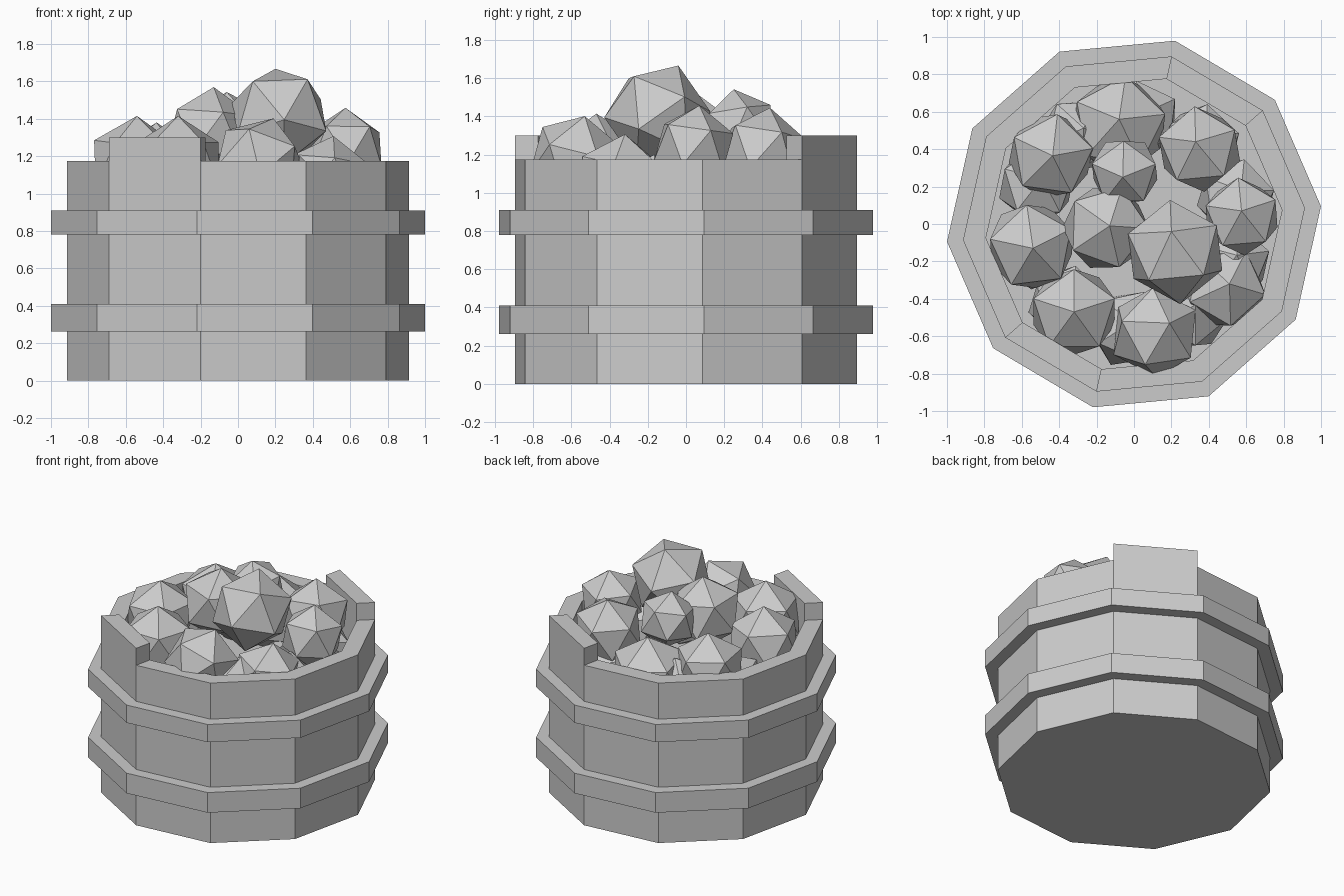
import bpy, bmesh, math, random
from mathutils import Vector, Matrix

if "Cube" in bpy.data.objects:
    bpy.data.objects.remove(bpy.data.objects["Cube"])

N, PHASE = 10, math.radians(5.4)
R_BODY, R_IN, R_BAND = 0.918, 0.795, 1.004
RIM, STAVE_EXTRA, FLOOR = 1.175, 0.125, 0.85


def finish(bm, name):
    bmesh.ops.recalc_face_normals(bm, faces=bm.faces)
    me = bpy.data.meshes.new(name)
    bm.to_mesh(me)
    bm.free()
    ob = bpy.data.objects.new(name, me)
    bpy.context.collection.objects.link(ob)
    return ob


def ring(bm, r, z):
    return [bm.verts.new((r * math.cos(PHASE + i * math.tau / N),
                          r * math.sin(PHASE + i * math.tau / N), z)) for i in range(N)]


def bridge(bm, a, b):
    return [bm.faces.new((a[i], a[(i + 1) % N], b[(i + 1) % N], b[i])) for i in range(N)]


# Barrel body: outer wall, rim, inner wall and inner floor
bm = bmesh.new()
bottom, top = ring(bm, R_BODY, 0), ring(bm, R_BODY, RIM)
inner, floor = ring(bm, R_IN, RIM), ring(bm, R_IN, FLOOR)
bridge(bm, bottom, top)
rim = bridge(bm, top, inner)
bridge(bm, inner, floor)
bm.faces.new(bottom)
bm.faces.new(floor)
# Two opposite staves stand taller
res = bmesh.ops.extrude_discrete_faces(bm, faces=[rim[1], rim[6]])
tops = {v for f in res["faces"] for v in f.verts}
bmesh.ops.translate(bm, verts=list(tops), vec=(0, 0, STAVE_EXTRA))
finish(bm, "barrel_body")

# Hoops
for name, z0, z1 in (("lower_band", 0.262, 0.41), ("upper_band", 0.78, 0.91)):
    bm = bmesh.new()
    loops = [ring(bm, r, z) for r, z in
             ((R_BODY - 0.02, z0), (R_BAND, z0), (R_BAND, z1), (R_BODY - 0.02, z1))]
    for k in range(4):
        bridge(bm, loops[k], loops[(k + 1) % 4])
    finish(bm, name)


def rock(name, x, y, z, r, ax=0.0, ay=0.0, az=95):
    """20-sided rock; (ax, ay) shifts its upper vertex, az turns the vertices around it."""
    bm = bmesh.new()
    bmesh.ops.create_icosphere(bm, subdivisions=1, radius=1)
    v = next(v.co for v in bm.verts if 0.3 < v.co.z < 0.6)
    spin = Matrix.Rotation(math.radians(az) - math.atan2(v.y, v.x), 4, 'Z')
    apex = Vector((ax, ay, math.sqrt(r * r - ax * ax - ay * ay)))
    tilt = Vector((0, 0, 1)).rotation_difference(apex).to_matrix().to_4x4()
    bm.transform(Matrix.Translation((x, y, z)) @ tilt @ spin @ Matrix.Scale(r, 4))
    finish(bm, name)


# Visible heap of rocks
heap = [
    (0.22, -0.15, 1.41, 0.28, -0.02, 0.11, 95),
    (-0.55, -0.12, 1.16, 0.255, 0.01, -0.01, 97),
    (-0.445, 0.365, 1.13, 0.25, 0.01, 0.0, 82),
    (-0.15, -0.02, 1.32, 0.25, 0.02, 0.01, 70),
    (-0.08, 0.53, 1.05, 0.28, 0.0, 0.03, 82),
    (0.35, 0.40, 1.21, 0.24, -0.02, 0.04, 95),
    (0.575, 0.04, 1.24, 0.22, 0.0, 0.03, 95),
    (-0.32, -0.47, 1.16, 0.255, 0.0, 0.0, 90),
    (0.11, -0.58, 1.17, 0.25, 0.08, 0.05, 100),
    (0.48, -0.34, 1.07, 0.24, 0.03, 0.02, 60),
    (-0.05, 0.28, 1.345, 0.20, -0.01, -0.03, 90),
]
for i, p in enumerate(heap):
    rock(f"rock_{i + 1}", *p)

# Lower layer filling the gaps
random.seed(4)
for i in range(10):
    a = i * math.tau / 10 + 0.25
    rock(f"lower_rock_{i + 1}", 0.56 * math.cos(a), 0.56 * math.sin(a),
         random.uniform(0.93, 1.0), 0.22, 0.03, 0.04, random.uniform(0, 72))
